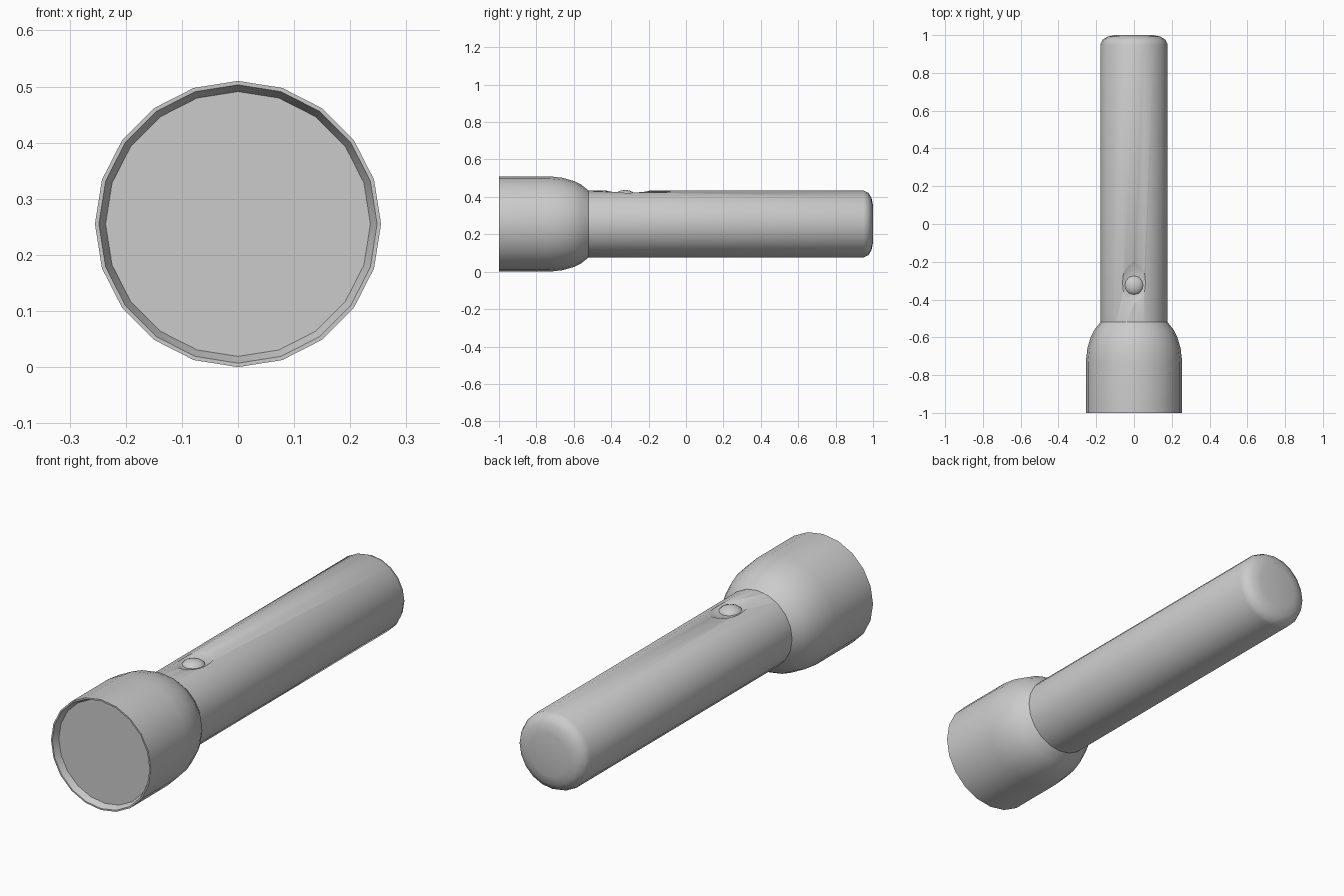
import bpy
import bmesh
import math

SIDES = 20
AXIS_Z = 0.255

cube = bpy.data.objects.get("Cube")
if cube:
    bpy.data.objects.remove(cube)

grey = bpy.data.materials.new("grey metal")
grey.use_nodes = True
colour = (0.6, 0.6, 0.6, 1)
grey.diffuse_color = colour
grey.node_tree.nodes["Principled BSDF"].inputs["Base Color"].default_value = colour


def finish(obj, angle):
    """Apply the material and smooth shading."""
    if not obj.data.materials:
        obj.data.materials.append(grey)
    bpy.ops.object.select_all(action="DESELECT")
    obj.select_set(True)
    bpy.context.view_layer.objects.active = obj
    bpy.ops.object.shade_smooth_by_angle(angle=math.radians(angle))


def lathe(name, profile, angle=40):
    """Turn (y, radius) points about the long axis, capping both ends."""
    bm = bmesh.new()
    rings = []
    for y, r in profile:
        turns = [2 * math.pi * i / SIDES for i in range(SIDES)]
        rings.append([bm.verts.new((r * math.sin(a), y, AXIS_Z + r * math.cos(a)))
                      for a in turns])
    for a, b in zip(rings, rings[1:]):
        for i in range(SIDES):
            j = (i + 1) % SIDES
            bm.faces.new((a[i], a[j], b[j], b[i]))
    bm.faces.new(rings[0])
    bm.faces.new(rings[-1])
    bmesh.ops.recalc_face_normals(bm, faces=bm.faces)
    mesh = bpy.data.meshes.new(name)
    bm.to_mesh(mesh)
    bm.free()
    obj = bpy.data.objects.new(name, mesh)
    bpy.context.collection.objects.link(obj)
    finish(obj, angle)
    return obj


def ball(name, location, scale, segments, rings):
    bpy.ops.mesh.primitive_uv_sphere_add(segments=segments, ring_count=rings,
                                         radius=1, location=location)
    obj = bpy.context.object
    obj.name = name
    obj.scale = scale
    finish(obj, 60)
    return obj


# Flared head: recessed lens face, thin rim, rounded shoulder into the neck
lathe("head", [(-0.97, 0.236), (-1, 0.248), (-1, 0.255), (-0.73, 0.255),
               (-0.66, 0.247), (-0.6, 0.23), (-0.56, 0.21), (-0.52, 0.178)])

# Handle tube with a rounded tail
handle = lathe("handle", [(-0.56, 0.178), (0.95, 0.178), (0.975, 0.167),
                          (0.992, 0.14), (1, 0.1)])

# Thumb hollow around the switch
cutter = ball("hollow_cutter", (0, -0.31, 0.455), (0.09, 0.13, 0.045), 24, 16)
cutter.hide_render = True
cut = handle.modifiers.new("hollow", "BOOLEAN")
cut.operation = "DIFFERENCE"
cut.solver = "EXACT"
cut.object = cutter
bpy.context.view_layer.objects.active = handle
bpy.ops.object.select_all(action="DESELECT")
handle.select_set(True)
bpy.ops.object.modifier_apply(modifier=cut.name)
bpy.data.objects.remove(cutter)
finish(handle, 40)

# Domed push button
ball("switch_button", (0, -0.325, 0.405), (0.053, 0.053, 0.032), 12, 8)
